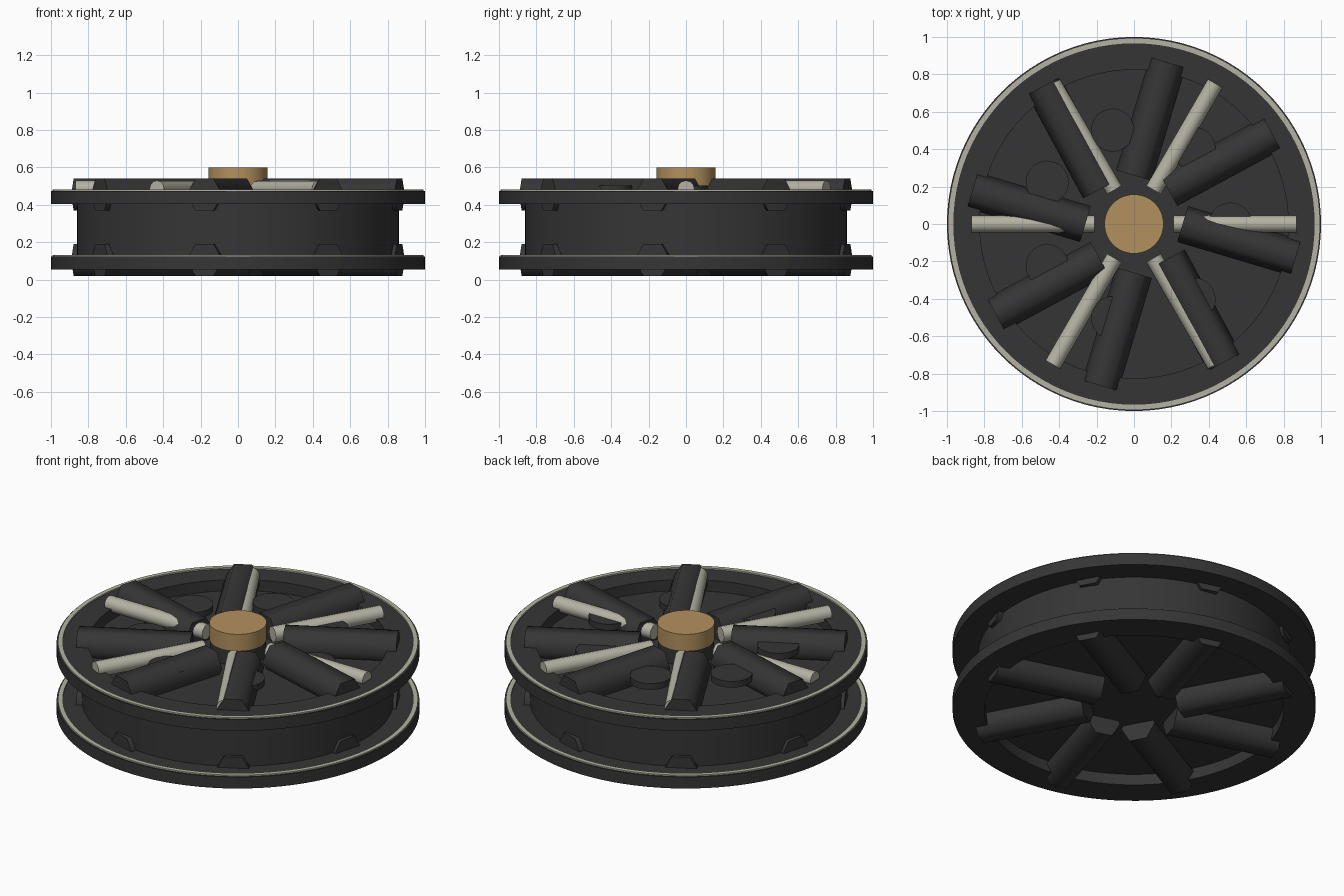
import bpy, math
from mathutils import Matrix, Vector

cube = bpy.data.objects.get("Cube")
if cube:
    bpy.data.objects.remove(cube, do_unlink=True)


def material(name, rgb):
    m = bpy.data.materials.new(name)
    m.use_nodes = True
    m.diffuse_color = (*rgb, 1)
    m.node_tree.nodes["Principled BSDF"].inputs["Base Color"].default_value = (*rgb, 1)
    return m


dark = material("charcoal", (0.036, 0.036, 0.036))
pale = material("pale grey", (0.46, 0.45, 0.37))
brass = material("brass", (0.45, 0.28, 0.11))


def finish(obj, name, mat, angle=40):
    obj.name = name
    obj.data.materials.append(mat)
    bpy.ops.object.select_all(action="DESELECT")
    obj.select_set(True)
    bpy.context.view_layer.objects.active = obj
    bpy.ops.object.shade_smooth_by_angle(angle=math.radians(angle))
    return obj


def cylinder(name, mat, r, z0, z1, x=0, y=0, sides=96):
    bpy.ops.mesh.primitive_cylinder_add(vertices=sides, radius=r, depth=z1 - z0,
                                        location=(x, y, (z0 + z1) / 2))
    return finish(bpy.context.object, name, mat)


def ring(name, mat, inner, outer, z0, z1, sides=96):
    """Rectangular section swept around the axle."""
    section = [(inner, z0), (outer, z0), (outer, z1), (inner, z1)]
    verts, faces = [], []
    for i in range(sides):
        a = math.tau * i / sides
        verts += [(r * math.cos(a), r * math.sin(a), z) for r, z in section]
        for k in range(4):
            n, j = (k + 1) % 4, (i + 1) % sides
            faces.append((4 * i + k, 4 * j + k, 4 * j + n, 4 * i + n))
    mesh = bpy.data.meshes.new(name)
    mesh.from_pydata(verts, [], faces)
    obj = bpy.data.objects.new(name, mesh)
    bpy.context.collection.objects.link(obj)
    return finish(obj, name, mat)


def rod(name, mat, start, end, r, sides, turn):
    """Horizontal prism between two points, spun about the axle by turn."""
    spin = Matrix.Rotation(turn, 3, "Z")
    a, b = spin @ Vector(start), spin @ Vector(end)
    d = b - a
    bpy.ops.mesh.primitive_cylinder_add(
        vertices=sides, radius=r, depth=d.length, location=(a + b) / 2,
        rotation=(0, math.pi / 2, math.atan2(d.y, d.x)))
    return finish(bpy.context.object, name, mat, 65)


# Barrel between the two flanges
cylinder("barrel", dark, 0.86, 0.122, 0.408)

# Flanges, each with a pale line around its upper edge
for side, z in (("lower", 0.055), ("upper", 0.405)):
    ring(side + "_flange", dark, 0.825, 1.0, z, z + 0.07)
    ring(side + "_rim_line", pale, 0.966, 0.992, z + 0.068, z + 0.078)

    # Skewed six-sided spokes on each face
    for i in range(8):
        h = z + 0.05
        rod(f"{side}_spoke_{i + 1}", dark, (0.26, 0, h), (0.864, -0.18, h),
            0.1, 6, math.tau * i / 8)

# Pale radial rods on the upper face
for i in range(6):
    rod(f"pale_rod_{i + 1}", pale, (0.21, 0, 0.485), (0.868, 0, 0.485),
        0.045, 12, math.tau * i / 6)

# Small round discs between the spokes
for i in range(7):
    a = math.tau * i / 7
    cylinder(f"disc_{i + 1}", dark, 0.115, 0.465, 0.503,
             0.515 * math.cos(a), 0.515 * math.sin(a), 32)

# Hub with its brass cap
cylinder("hub", dark, 0.155, 0.4, 0.5, sides=48)
cylinder("hub_cap", brass, 0.158, 0.5, 0.6, sides=48)
